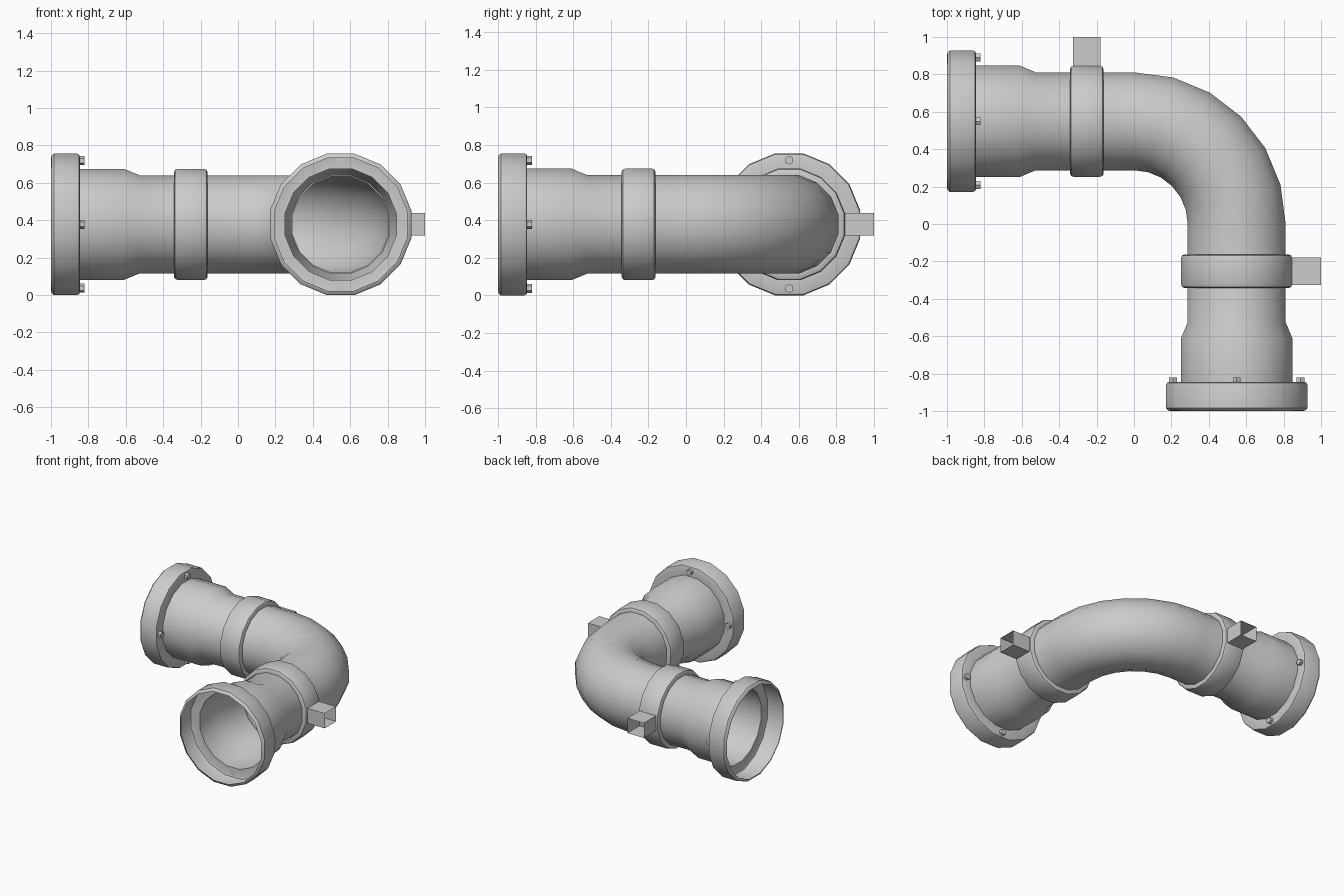
import bpy, bmesh, math
from mathutils import Vector, Matrix

cube = bpy.data.objects.get("Cube")
if cube:
    bpy.data.objects.remove(cube, do_unlink=True)

SIDES = 16
BEND = 0.549      # bend radius, also the offset of both arm axes
AXIS_Z = 0.378
UP = Vector((0, 0, 1))

grey = bpy.data.materials.new("pipe_grey")
grey.use_nodes = True
colour = (0.6, 0.6, 0.6, 1)
grey.diffuse_color = colour
grey.node_tree.nodes["Principled BSDF"].inputs["Base Color"].default_value = colour


def finish(name, bm, smooth=True):
    bmesh.ops.recalc_face_normals(bm, faces=bm.faces)
    mesh = bpy.data.meshes.new(name)
    bm.to_mesh(mesh)
    bm.free()
    mesh.materials.append(grey)
    obj = bpy.data.objects.new(name, mesh)
    bpy.context.collection.objects.link(obj)
    if smooth:
        bpy.ops.object.select_all(action='DESELECT')
        obj.select_set(True)
        bpy.context.view_layer.objects.active = obj
        bpy.ops.object.shade_smooth_by_angle(angle=math.radians(32))
    return obj


def arm_frame(arm):
    """Direction along the arm (towards the bend) and its outward side."""
    x, y = Vector((1, 0, 0)), Vector((0, 1, 0))
    return (x, y) if arm == "back" else (y, x)


def arm_point(arm, u, v=0, z=0):
    along, side = arm_frame(arm)
    return along * u + side * (BEND + v) + UP * (AXIS_Z + z)


def station(arm, u, radius):
    return arm_point(arm, u), arm_frame(arm)[1], radius


def sweep(name, stations):
    """Skin a chain of rings, each given as centre, side direction, radius."""
    bm = bmesh.new()
    rings = []
    for centre, side, radius in stations:
        ring = []
        for i in range(SIDES):
            a = (i + 0.5) * math.tau / SIDES
            ring.append(bm.verts.new(centre + (side * math.cos(a) + UP * math.sin(a)) * radius))
        rings.append(ring)
    for r0, r1 in zip(rings, rings[1:]):
        for i in range(SIDES):
            j = (i + 1) % SIDES
            bm.faces.new((r0[i], r0[j], r1[j], r1[i]))
    return finish(name, bm)


# Pipe: belled end, narrow run, quarter bend, and the same again
BELL = [(-0.845, 0.303), (-0.61, 0.303), (-0.525, 0.267)]
path = [station("back", u, r) for u, r in BELL]
for step in range(7):
    t = math.radians(15 * step)
    out = Vector((math.sin(t), math.cos(t), 0))
    path.append((out * BEND + UP * AXIS_Z, out, 0.267))
path += [station("front", u, r) for u, r in reversed(BELL)]
sweep("elbow_pipe", path)

FLANGE = [(-1, 0.362), (-0.996, 0.375), (-0.985, 0.385), (-0.86, 0.385),
          (-0.849, 0.38), (-0.845, 0.368), (-0.845, 0.303)]
COLLAR = [(-0.342, 0.262), (-0.342, 0.286), (-0.336, 0.298), (-0.322, 0.303),
          (-0.183, 0.303), (-0.169, 0.298), (-0.163, 0.286), (-0.163, 0.262)]

for arm in ("back", "front"):
    along, side = arm_frame(arm)

    # Open cup flange and raised collar
    sweep(arm + "_flange", [station(arm, u, r) for u, r in FLANGE])
    sweep(arm + "_collar", [station(arm, u, r) for u, r in COLLAR])

    # Four hexagonal bolt heads behind the flange
    bm = bmesh.new()
    turn = along.to_track_quat('Z', 'Y').to_matrix().to_4x4()
    for k in range(4):
        a = k * math.pi / 2
        spot = arm_point(arm, -0.833, 0.341 * math.cos(a), 0.341 * math.sin(a))
        bmesh.ops.create_cone(bm, cap_ends=True, segments=6, radius1=0.024, radius2=0.024,
                              depth=0.026, matrix=Matrix.Translation(spot) @ turn)
    finish(arm + "_flange_bolts", bm, smooth=False)

    # Square spout, open at its outer end
    bm = bmesh.new()
    corners = [(-1, -1), (1, -1), (1, 1), (-1, 1)]
    inner, outer = [[bm.verts.new(arm_point(arm, -0.252 + 0.073 * s, v, 0.06 * h))
                     for s, h in corners] for v in (0.27, 1 - BEND)]
    for i in range(4):
        j = (i + 1) % 4
        bm.faces.new((inner[i], inner[j], outer[j], outer[i]))
    finish(arm + "_spout", bm, smooth=False)
